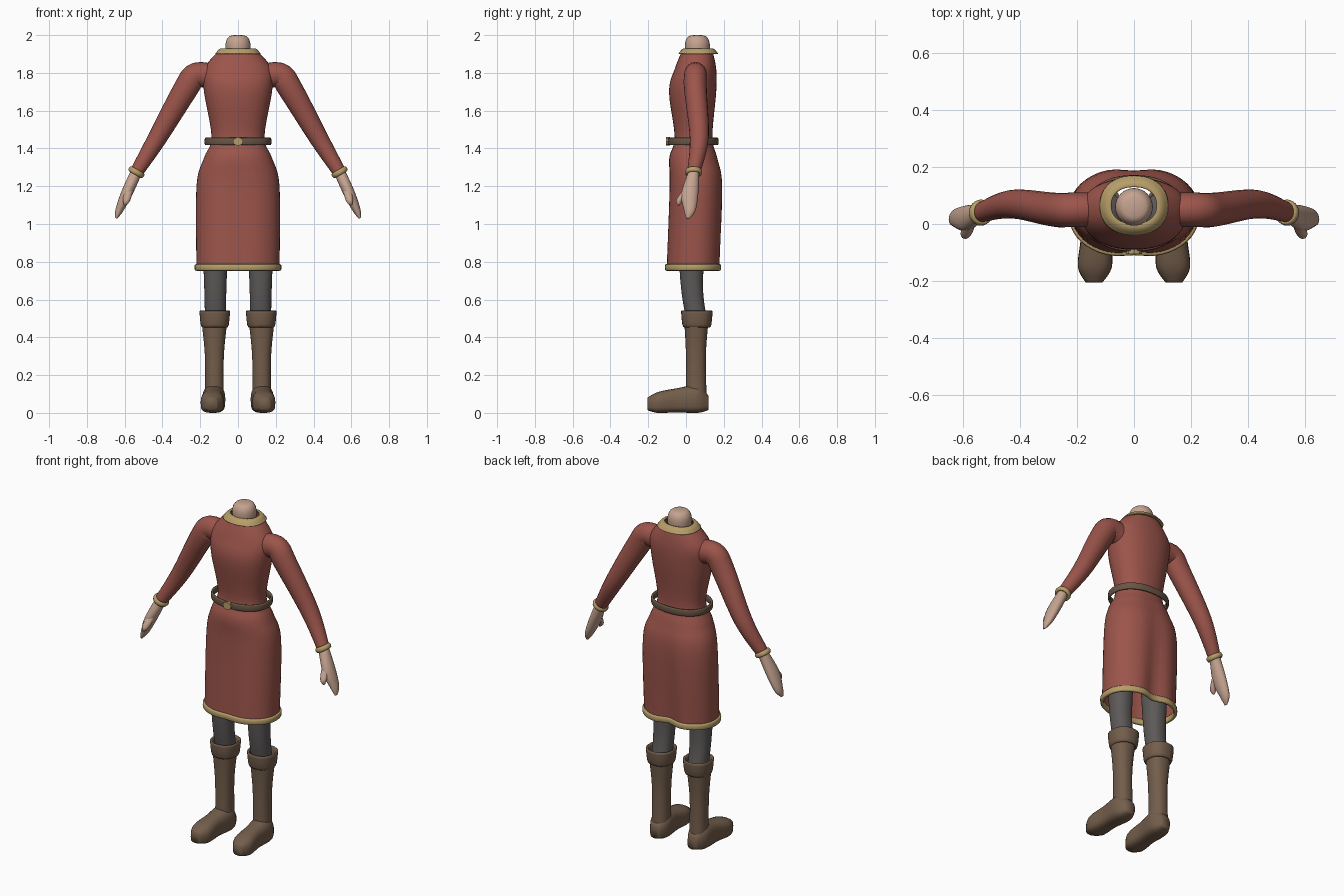
import bpy, bmesh, math
from mathutils import Vector

cube = bpy.data.objects.get("Cube")
if cube:
    bpy.data.objects.remove(cube, do_unlink=True)


def material(name, red, green, blue):
    mat = bpy.data.materials.new(name)
    mat.use_nodes = True
    mat.diffuse_color = (red, green, blue, 1)
    bsdf = next(node for node in mat.node_tree.nodes if node.type == 'BSDF_PRINCIPLED')
    bsdf.inputs["Base Color"].default_value = mat.diffuse_color
    return mat


CLOTH = material("red cloth", 0.33, 0.09, 0.07)
GOLD = material("gold trim", 0.47, 0.34, 0.14)
SKIN = material("skin", 0.56, 0.37, 0.28)
LEATHER = material("brown leather", 0.17, 0.11, 0.07)
BELT = material("belt leather", 0.14, 0.09, 0.06)
WOOL = material("grey wool", 0.11, 0.1, 0.1)


def circle(count):
    angles = [math.tau * step / count for step in range(count)]
    return [(math.cos(angle), math.sin(angle)) for angle in angles]


def boxy(value, power):
    return math.copysign(abs(value) ** power, value)


def spline(rows, steps=5):
    """Pass a smooth curve through rows of any width."""
    rows = [Vector(row) for row in rows]
    padded = [rows[0], *rows, rows[-1]]
    curve = []
    for before, start, end, after in zip(padded, padded[1:], padded[2:], padded[3:]):
        leave, arrive = (end - before) / 2, (after - start) / 2
        for step in range(steps):
            t = step / steps
            bend = (end - start) * 3 - leave * 2 - arrive
            twist = (start - end) * 2 + leave + arrive
            curve.append(start + leave * t + bend * t ** 2 + twist * t ** 3)
    return curve + [rows[-1]]


def finish(ob, name, mat, smooth=True, mirror=False):
    ob.name = name
    ob.data.materials.append(mat)
    for face in ob.data.polygons:
        face.use_smooth = smooth
    if mirror:
        ob.modifiers.new("mirror", 'MIRROR').use_mirror_merge = False


def loft(name, mat, rings, ends='CAPPED', mirror=False):
    """Skin point rings; ends are CAPPED, OPEN or JOINED to each other."""
    bm = bmesh.new()
    loops = [[bm.verts.new(point) for point in ring] for ring in rings]
    following = loops[1:] + (loops[:1] if ends == 'JOINED' else [])
    for low, high in zip(loops, following):
        for i in range(len(low)):
            bm.faces.new((low[i - 1], low[i], high[i], high[i - 1]))
    if ends == 'CAPPED':
        bm.faces.new(loops[0])
        bm.faces.new(loops[-1])
    bmesh.ops.recalc_face_normals(bm, faces=bm.faces)
    mesh = bpy.data.meshes.new(name)
    bm.to_mesh(mesh)
    bm.free()
    ob = bpy.data.objects.new(name, mesh)
    bpy.context.scene.collection.objects.link(ob)
    finish(ob, name, mat, mirror=mirror)


def outline(row, middle=0, grow=0, folded=False):
    """Rounded level outline from (height, half width, front, back)."""
    z, half, front, back = row
    centre, depth = (front + back) / 2, (back - front) / 2 + grow
    points = []
    for c, s in circle(48):
        x = (half + grow) * boxy(c, 0.9)
        y = centre + depth * boxy(s, 0.9)
        if folded:
            # skirt folds inward at the middle, deepest at the hem
            fold = max(0, 1.45 - z) * math.exp(-(x / 0.06) ** 2)
            y -= fold * (0.05 if s > 0 else -0.015)
        points.append((middle + x, y, z))
    return points


def band(name, mat, row, height, thick, lean=0, middle=0, folded=False, mirror=False):
    """Rounded strip around an outline; lean widens its upper edge."""
    z, *size = row
    rings = [outline((z + boxy(s, 0.6) * height / 2, *size), middle,
                     thick * boxy(c, 0.6) + lean * s, folded) for c, s in circle(12)]
    loft(name, mat, rings, 'JOINED', mirror)


def limb(name, mat, path):
    """Mirrored tube along rows of (x, y, z, thickness, half width in y)."""
    rows = spline(path)
    rings = []
    for i, (x, y, z, thick, wide) in enumerate(rows):
        last, ahead = rows[max(i - 1, 0)], rows[min(i + 1, len(rows) - 1)]
        run, rise = ahead[0] - last[0], ahead[2] - last[2]
        length = math.hypot(run, rise)
        rings.append([(x - c * thick * rise / length, y + s * wide,
                       z + c * thick * run / length) for c, s in circle(20)])
    loft(name, mat, rings, mirror=True)


# Tunic and its hem
tunic = [(0.77, 0.22, -0.11, 0.19), (1.2, 0.22, -0.09, 0.2), (1.35, 0.18, -0.09, 0.17),
         (1.46, 0.14, -0.06, 0.14), (1.7, 0.18, -0.09, 0.16), (1.82, 0.18, -0.06, 0.16),
         (1.92, 0.1, -0.02, 0.14)]
loft("tunic", CLOTH, [outline(row, folded=True) for row in spline(tunic)], 'OPEN')
band("hem_trim", GOLD, tunic[0], height=0.035, thick=0.01, folded=True)

# Collar and neck
band("collar_trim", GOLD, (1.915, 0.1, -0.02, 0.15), height=0.03, thick=0.01, lean=-0.016)
neck = spline([(1.86, 0.06), (1.95, 0.066), (1.99, 0.05), (2, 0.02)])
loft("neck", SKIN, [[(r * c, 0.06 + r * s, z) for c, s in circle(32)] for z, r in neck])

# Belt with an eight-sided buckle
band("belt", BELT, (1.437, 0.17, -0.09, 0.165), height=0.04, thick=0.007)
bpy.ops.mesh.primitive_cylinder_add(vertices=8, radius=0.028, depth=0.02,
                                    location=(0, -0.096, 1.437),
                                    rotation=(math.pi / 2, 0, 0))
bpy.context.object.scale.y = 0.8
finish(bpy.context.object, "buckle", GOLD, smooth=False)

# Sleeves and cuffs
limb("sleeves", CLOTH, [(0.11, 0.05, 1.77, 0.07, 0.06), (0.22, 0.05, 1.79, 0.065, 0.06),
                        (0.28, 0.05, 1.71, 0.065, 0.06), (0.43, 0.07, 1.45, 0.05, 0.05),
                        (0.54, 0.04, 1.27, 0.035, 0.035)])
for side, sign in (("left", 1), ("right", -1)):
    bpy.ops.mesh.primitive_torus_add(major_radius=0.036, minor_radius=0.01,
                                     major_segments=24, minor_segments=8,
                                     location=(sign * 0.538, 0.04, 1.274),
                                     rotation=(0, -sign * math.pi / 6, 0))
    bpy.context.object.scale.z = 1.5
    finish(bpy.context.object, side + "_sleeve_cuff", GOLD)

# Mitten hands with thumbs
limb("hands", SKIN, [(0.54, 0.04, 1.27, 0.03, 0.03), (0.59, 0.02, 1.16, 0.03, 0.045),
                     (0.63, 0.02, 1.07, 0.02, 0.03), (0.645, 0.01, 1.03, 0.005, 0.01)])
limb("thumbs", SKIN, [(0.57, 0.02, 1.2, 0.02, 0.02), (0.59, -0.03, 1.13, 0.02, 0.02),
                      (0.6, -0.04, 1.1, 0.005, 0.005)])


def upright(name, mat, middle, rows):
    loft(name, mat, [outline(row, middle) for row in spline(rows)], mirror=True)


# Legs, boot shafts and folded boot tops
upright("leggings", WOOL, 0.12, [(1.2, 0.08, -0.06, 0.12), (0.7, 0.06, -0.03, 0.09),
                                 (0.5, 0.055, 0, 0.11)])
upright("boot_shafts", LEATHER, 0.125, [(0.5, 0.07, -0.01, 0.12), (0.3, 0.05, 0, 0.105),
                                        (0.06, 0.05, 0, 0.11)])
band("boot_tops", LEATHER, (0.497, 0.07, -0.015, 0.13), height=0.09, thick=0.008,
     lean=0.006, middle=0.123, mirror=True)

# Boot feet: (y, half width, top), flat soled and turned slightly outward
foot = [(0.12, 0.03, 0.09), (0.06, 0.06, 0.145), (-0.05, 0.055, 0.13),
        (-0.15, 0.06, 0.11), (-0.205, 0.03, 0.08)]
rings = []
for y, half, top in spline(foot):
    sole = max(0, 0.06 - half) / 2
    middle, tall = (top + sole) / 2, (top - sole) / 2
    rings.append([(0.13 - y / 20 + half * boxy(c, 0.8), y,
                   middle + tall * boxy(s, 0.5 if s < 0 else 0.8)) for c, s in circle(24)])
loft("boot_feet", LEATHER, rings, mirror=True)
